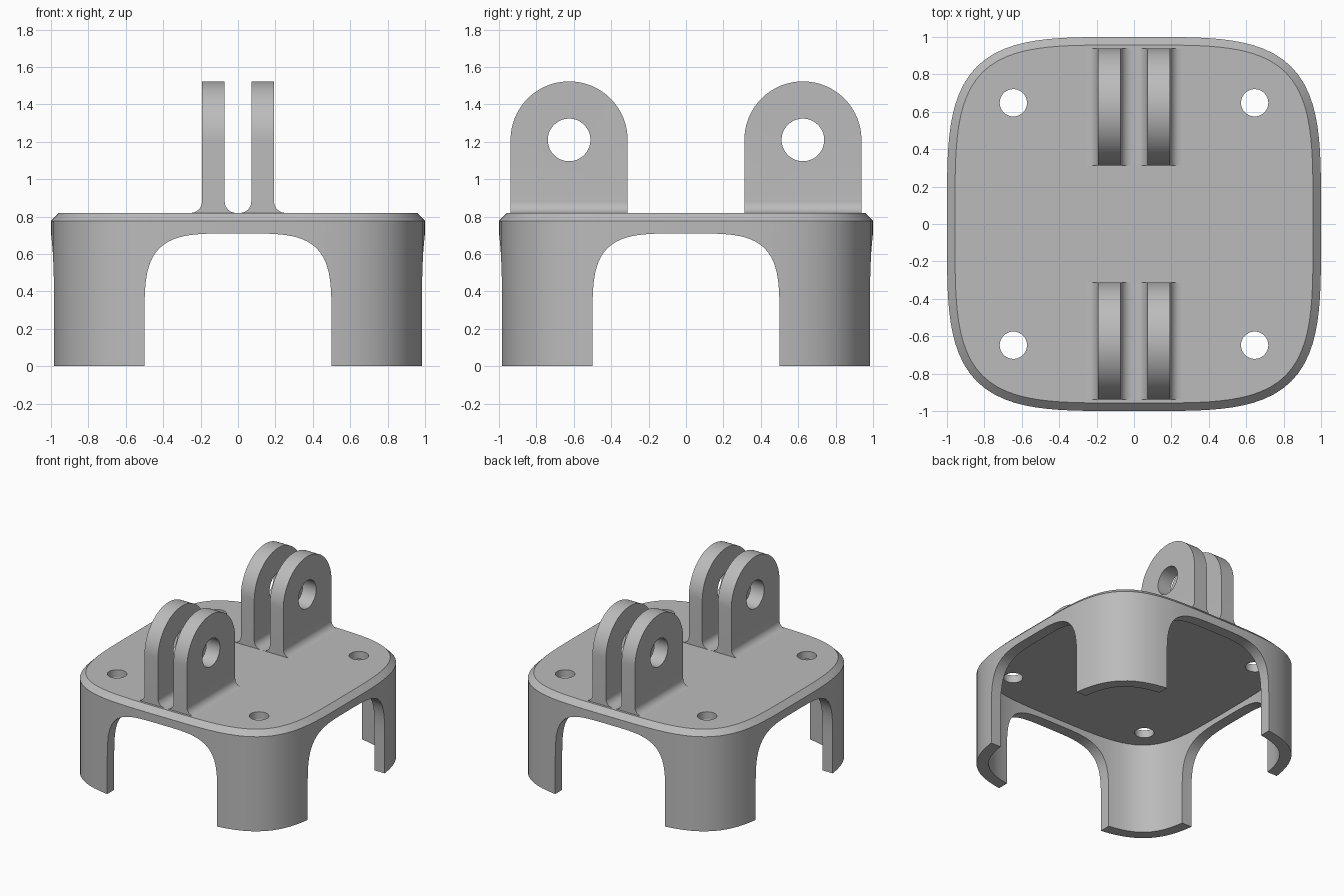
import bpy, bmesh
from math import sin, cos, pi, radians
from mathutils import Vector

cube = bpy.data.objects.get("Cube")
if cube:
    bpy.data.objects.remove(cube, do_unlink=True)

gray = bpy.data.materials.new("plain gray")
gray.use_nodes = True
gray.diffuse_color = (0.5, 0.5, 0.5, 1)
gray.node_tree.nodes["Principled BSDF"].inputs["Base Color"].default_value = (0.5, 0.5, 0.5, 1)

PLATE_TOP, PLATE_UNDER, WALL, CHAMFER = 0.82, 0.757, 0.09, 0.043


def loft(name, loops):
    """Closed solid through matching rings of points, capped at both ends."""
    bm = bmesh.new()
    rings = [[bm.verts.new(p) for p in loop] for loop in loops]
    n = len(rings[0])
    for a, b in zip(rings, rings[1:]):
        for i in range(n):
            j = (i + 1) % n
            bm.faces.new((a[i], a[j], b[j], b[i]))
    bm.faces.new(rings[0])
    bm.faces.new(rings[-1])
    bmesh.ops.recalc_face_normals(bm, faces=bm.faces)
    mesh = bpy.data.meshes.new(name)
    bm.to_mesh(mesh)
    bm.free()
    mesh.materials.append(gray)
    obj = bpy.data.objects.new(name, mesh)
    bpy.context.collection.objects.link(obj)
    return obj


def extrude(name, profile, axis, start, end):
    """Extrude a 2D profile along x, y or z."""
    def place(p, h):
        return {"x": (h, p[0], p[1]), "y": (p[0], h, p[1]), "z": (p[0], p[1], h)}[axis]
    return loft(name, [[place(p, h) for p in profile] for h in (start, end)])


def circle(cx, cy, r, n=48):
    return [(cx + r * cos(2 * pi * i / n), cy + r * sin(2 * pi * i / n)) for i in range(n)]


def squircle(half=1.0, inset=0.0, start=0.0, sweep=2 * pi, n=128):
    """Fourth-power rounded square, moved inward along its normals."""
    pts = []
    for i in range(n):
        a = start + sweep * i / n
        c, s = cos(a), sin(a)
        p = Vector((c, s)) * half / (c ** 4 + s ** 4) ** 0.25
        pts.append(p - inset * Vector((p.x ** 3, p.y ** 3)).normalized())
    return pts


def cut(target, tool, operation="DIFFERENCE"):
    tool.hide_render = True
    mod = target.modifiers.new("cut", "BOOLEAN")
    mod.operation, mod.solver, mod.object = operation, "EXACT", tool
    bpy.context.view_layer.objects.active = target
    bpy.ops.object.modifier_apply(modifier=mod.name)
    bpy.data.objects.remove(tool, do_unlink=True)


def finish(obj):
    bpy.ops.object.select_all(action="DESELECT")
    obj.select_set(True)
    bpy.context.view_layer.objects.active = obj
    bpy.ops.object.shade_smooth_by_angle(angle=radians(25))


# Shell: rounded-square body with chamfered rim, hollow below
levels = [(0, 0), (0, PLATE_TOP - CHAMFER), (CHAMFER, PLATE_TOP)]
body = loft("base_shell", [[(p.x, p.y, z) for p in squircle(inset=d)] for d, z in levels])
cut(body, extrude("cavity", squircle(inset=WALL), "z", -0.2, PLATE_UNDER))

# Arched openings through both directions leave four corner legs
arch = [(p.x, p.y + 0.21) for p in squircle(0.5, 0, 0, pi, 64)]
arch += [(-0.5, 0.21), (-0.5, -0.2), (0.5, -0.2)]
for axis in "xy":
    cut(body, extrude("opening", arch, axis, -1.2, 1.2))

# Screw holes
for sx in (-1, 1):
    for sy in (-1, 1):
        cut(body, extrude("screw_hole", circle(sx * 0.645, sy * 0.648, 0.073), "z", 0.6, 1))
finish(body)

# Hinge lugs: fins with flared feet, trimmed to a round top and bored
R, HALF, FILLET, PIN_Z = 0.313, 0.061, 0.06, 1.21
foot = [(HALF + FILLET * (1 - cos(a)), PLATE_TOP + FILLET * (1 - sin(a)))
        for a in [pi / 2 * i / 10 for i in range(11)]]
right_side = [(HALF + FILLET, PLATE_TOP - 0.02)] + foot[::-1] if foot[0][0] > foot[-1][0] \
    else [(HALF + FILLET, PLATE_TOP - 0.02)] + [
        (HALF + FILLET * (1 - sin(a)), PLATE_TOP + FILLET * (1 - cos(a)))
        for a in [pi / 2 * i / 10 for i in range(11)]]
right_side.append((HALF, 1.7))
section = right_side + [(-x, z) for x, z in reversed(right_side)]

for y, end in ((-0.625, "front"), (0.625, "back")):
    for x, side in ((-0.132, "right"), (0.132, "left")):
        lug = extrude(f"{end}_{side}_lug", [(x + px, z) for px, z in section], "y", y - 0.5, y + 0.5)
        outline = [(y + R * cos(pi * i / 48), PIN_Z + R * sin(pi * i / 48)) for i in range(49)]
        outline += [(y - R, 0.7), (y + R, 0.7)]
        cut(lug, extrude("lug_outline", outline, "x", x - 0.3, x + 0.3), "INTERSECT")
        cut(lug, extrude("pin_hole", circle(y, PIN_Z, 0.114), "x", x - 0.3, x + 0.3))
        finish(lug)
